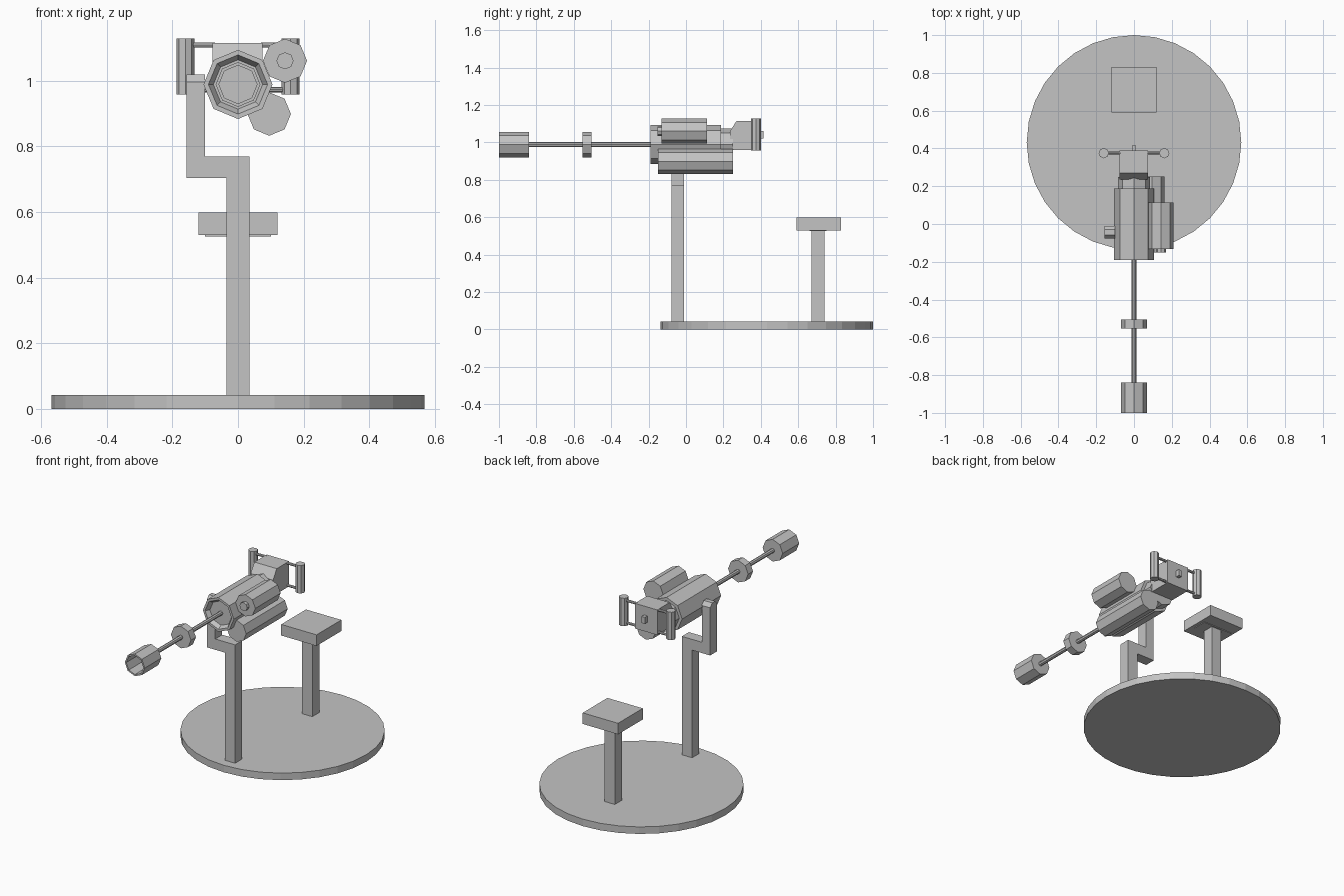
import bpy, bmesh, math
from mathutils import Matrix, Vector

if "Cube" in bpy.data.objects:
    bpy.data.objects.remove(bpy.data.objects["Cube"])

grey = bpy.data.materials.new("plain grey")
grey.diffuse_color = (0.55, 0.55, 0.55, 1)
grey.use_nodes = True
grey.node_tree.nodes["Principled BSDF"].inputs["Base Color"].default_value = grey.diffuse_color


def finish(name, bm):
    bmesh.ops.recalc_face_normals(bm, faces=bm.faces)
    mesh = bpy.data.meshes.new(name)
    bm.to_mesh(mesh)
    bm.free()
    mesh.materials.append(grey)
    ob = bpy.data.objects.new(name, mesh)
    bpy.context.collection.objects.link(ob)
    return ob


def box(name, x, y, z):
    bm = bmesh.new()
    bmesh.ops.create_cube(bm, size=1)
    for v in bm.verts:
        v.co = [a + (b - a) * (c + 0.5) for (a, b), c in zip((x, y, z), v.co)]
    return finish(name, bm)


def prism(name, points, axis, lo, hi):
    """Extrude a 2D outline along x (points are y,z) or y (points are x,z)."""
    place = (lambda p, t: (t, p[0], p[1])) if axis == "x" else (lambda p, t: (p[0], t, p[1]))
    bm = bmesh.new()
    face = bm.faces.new([bm.verts.new(place(p, lo)) for p in points])
    ext = bmesh.ops.extrude_face_region(bm, geom=[face])
    shift = Vector(place((0, 0), hi - lo))
    bmesh.ops.translate(bm, vec=shift, verts=[g for g in ext["geom"] if isinstance(g, bmesh.types.BMVert)])
    return finish(name, bm)


def rod(name, start, end, r, sides=8):
    """Cylinder between two points."""
    a, b = Vector(start), Vector(end)
    bm = bmesh.new()
    rot = (b - a).to_track_quat("Z", "Y").to_matrix().to_4x4()
    bmesh.ops.create_cone(bm, cap_ends=True, segments=sides, radius1=r, radius2=r,
                          depth=(b - a).length, matrix=Matrix.Translation((a + b) / 2) @ rot)
    return finish(name, bm)


def lathe(name, profile, cx, cz, sides=8):
    """Closed solid turned around a y-axis line; profile is (y, radius)."""
    bm = bmesh.new()
    rings = []
    for y, r in profile:
        rings.append([bm.verts.new((cx + r * math.cos(2 * math.pi * i / sides), y,
                                    cz + r * math.sin(2 * math.pi * i / sides))) for i in range(sides)])
    for p, q in zip(rings, rings[1:]):
        for i in range(sides):
            j = (i + 1) % sides
            bm.faces.new((p[i], p[j], q[j], q[i]))
    bm.faces.new(rings[0])
    bm.faces.new(rings[-1])
    return finish(name, bm)


AXIS = 0.988  # height of the barrel line

# Round platform
rod("base_disc", (0, 0.432, 0), (0, 0.432, 0.043), 0.568, 32)

# Seat
box("seat_post", (-0.035, 0.035), (0.67, 0.74), (0.04, 0.53))
box("seat", (-0.12, 0.12), (0.59, 0.83), (0.53, 0.598))
box("seat_bracket", (-0.1, 0.1), (0.66, 0.75), (0.526, 0.532))

# Cranked support post with a chamfered top
prism("support_post", [(-0.035, 0.04), (0.035, 0.04), (0.035, 0.769), (-0.1, 0.769), (-0.1, 0.96),
                       (-0.157, 0.96), (-0.157, 0.703), (-0.035, 0.703)], "y", -0.078, -0.01)
prism("support_head", [(-0.078, 0.96), (-0.01, 0.96), (-0.01, 0.995), (-0.03, 1.018),
                       (-0.058, 1.018), (-0.078, 0.995)], "x", -0.157, -0.1)

# Main housing with recessed front and a narrower rear collar
lathe("housing", [(-0.165, 0.06), (-0.165, 0.075), (-0.19, 0.09), (-0.19, 0.105), (0.188, 0.105),
                  (0.188, 0.086), (0.25, 0.086)], 0, AXIS)

# Barrel, ring and hollow muzzle
rod("barrel", (0, -0.85, AXIS), (0, -0.16, AXIS), 0.013)
lathe("barrel_ring", [(-0.553, 0.068), (-0.505, 0.068)], 0, AXIS)
lathe("muzzle", [(-0.86, 0.058), (-1.0, 0.058), (-1.0, 0.068), (-0.84, 0.068)], 0, AXIS)

# Side drums
lathe("upper_drum", [(-0.152, 0.026), (-0.132, 0.026), (-0.132, 0.067), (0.113, 0.067)], 0.143, 1.06)
lathe("lower_drum", [(-0.15, 0.066), (0.252, 0.066)], 0.095, 0.898)

# Rear block, trigger and twin grips
prism("rear_block", [(0.235, 0.96), (0.235, 1.06), (0.27, 1.114), (0.39, 1.114), (0.39, 0.96)],
      "x", -0.078, 0.074)
box("trigger", (-0.011, 0.011), (0.385, 0.415), (1.02, 1.06))
for side, sx in (("left", -1), ("right", 1)):
    rod(side + "_grip", (sx * 0.16, 0.375, 0.957), (sx * 0.16, 0.375, 1.128), 0.027)
    for level, z in (("lower", 0.972), ("upper", 1.108)):
        rod(f"{side}_{level}_grip_bar", (sx * 0.07, 0.375, z), (sx * 0.16, 0.375, z), 0.008)
